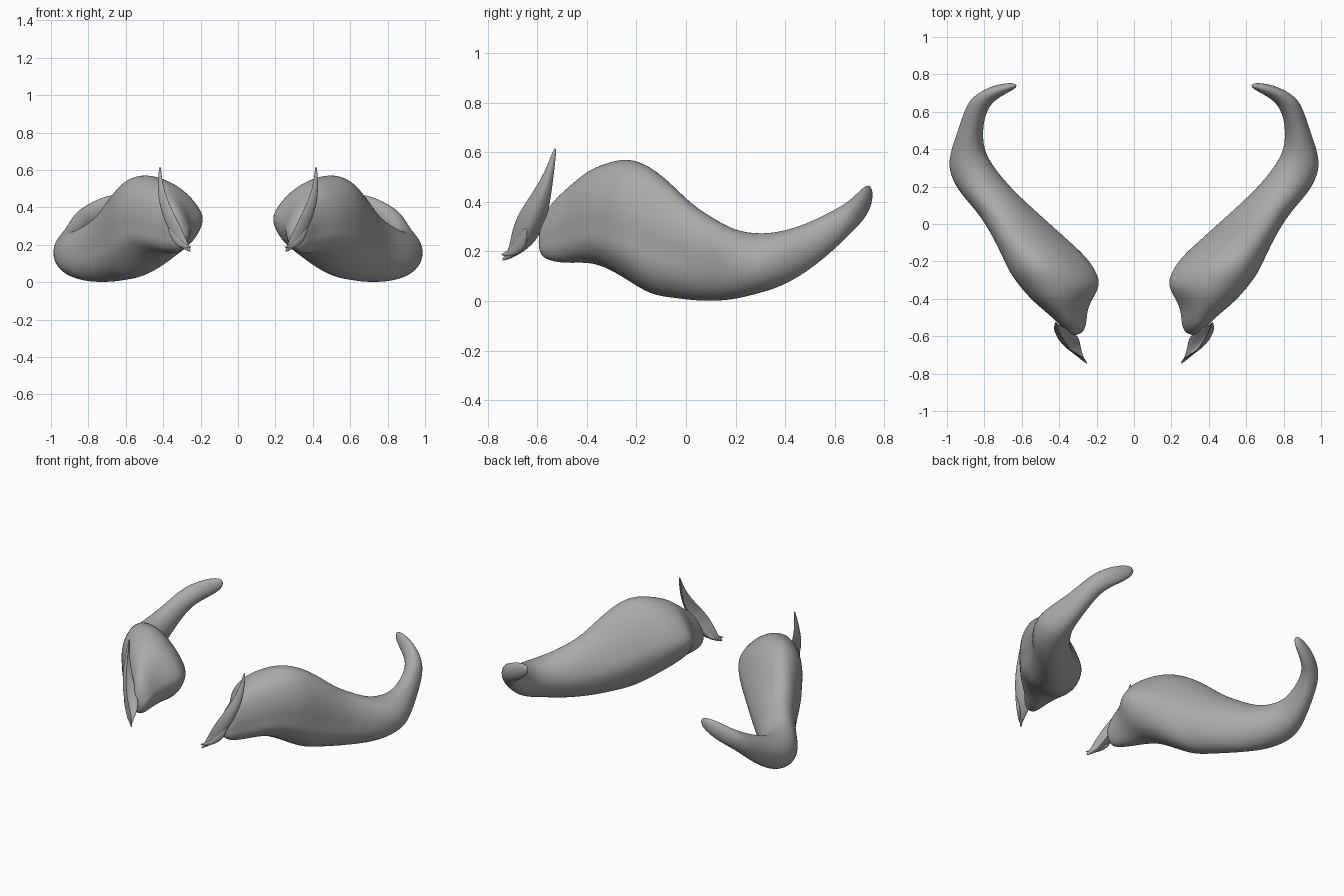
import bpy, bmesh, math
from mathutils import Vector

cube = bpy.data.objects.get("Cube")
if cube:
    bpy.data.objects.remove(cube, do_unlink=True)

grey = bpy.data.materials.new("horn grey")
grey.use_nodes = True
colour = (0.4, 0.4, 0.4, 1)
grey.diffuse_color = colour
bsdf = grey.node_tree.nodes["Principled BSDF"]
bsdf.inputs["Base Color"].default_value = colour
bsdf.inputs["Roughness"].default_value = 0.7


def loft(name, rings, closed, thickness=0):
    """Skin rows of points, smooth them and mirror across x."""
    bm = bmesh.new()
    rows = [[bm.verts.new(p) for p in ring] for ring in rings]
    n = len(rows[0])
    for a, b in zip(rows, rows[1:]):
        for i in range(n if closed else n - 1):
            j = (i + 1) % n
            bm.faces.new((a[i], a[j], b[j], b[i]))
    if closed:
        bm.faces.new(rows[0])
        bm.faces.new(rows[-1])
    bmesh.ops.recalc_face_normals(bm, faces=bm.faces)
    for f in bm.faces:
        f.smooth = True
    mesh = bpy.data.meshes.new(name)
    bm.to_mesh(mesh)
    bm.free()
    mesh.materials.append(grey)
    obj = bpy.data.objects.new(name, mesh)
    bpy.context.collection.objects.link(obj)
    if thickness:
        solid = obj.modifiers.new("thickness", "SOLIDIFY")
        solid.thickness = thickness
        solid.offset = 0
    mirror = obj.modifiers.new("mirror", "MIRROR")
    mirror.use_mirror_merge = False
    sub = obj.modifiers.new("smooth", "SUBSURF")
    sub.levels = sub.render_levels = 2
    return obj


# Horn stations: inner x, y, outer x, y, bottom z, top z
stations = [
    (.28, -.590, .34, -.60, .19, .29),
    (.25, -.545, .38, -.56, .16, .39),
    (.25, -.45, .43, -.50, .15, .455),
    (.19, -.36, .53, -.42, .155, .53),
    (.17, -.30, .60, -.34, .135, .56),
    (.23, -.19, .66, -.26, .08, .585),
    (.33, -.10, .70, -.17, .02, .55),
    (.42, -.02, .75, -.07, .01, .47),
    (.50, .05, .80, .01, .00, .39),
    (.60, .14, .86, .09, -.003, .335),
    (.68, .22, .945, .18, .005, .285),
    (.745, .30, .995, .29, .03, .272),
    (.795, .38, .985, .38, .055, .28),
    (.81, .47, .945, .49, .11, .31),
    (.80, .57, .91, .60, .195, .36),
    (.765, .645, .87, .685, .275, .405),
    (.70, .69, .74, .75, .335, .46),
    (.62, .73, .63, .757, .41, .475),
]


def horn_ring(ix, iy, ox, oy, low, high):
    """Section with a tented top on the body, rounding toward the tip."""
    inner, outer = Vector((ix, iy)), Vector((ox, oy))
    body = min(1, max(0, (0.25 - (iy + oy) / 2) / 0.3))
    z_in = low + (high - low) * 0.5
    z_out = low + (high - low) * (0.5 - 0.12 * body)
    ring = []
    count = 20
    for k in range(count):
        t = math.tau * k / count
        c, s = math.cos(t), math.sin(t)
        z_side = z_in + (z_out - z_in) * (c + 1) / 2
        if s >= 0:
            z = z_side + (high - z_side) * s ** (1 + 0.15 * body)
        else:
            z = z_side + (low - z_side) * -s
        skew = body * (0.14 if s > 0 else 0.08) * abs(s)
        p = inner.lerp(outer, 0.5 + c / 2 + skew)
        ring.append((p.x, p.y, z))
    return ring


loft("horns", [horn_ring(*s) for s in stations], True)

# Cupped blade in front of each horn: front edge, bulge, back edge
blade = [
    [(.25, -.745, .165), (.255, -.74, .163), (.26, -.735, .163)],
    [(.265, -.715, .205), (.31, -.70, .18), (.285, -.67, .19)],
    [(.285, -.71, .26), (.385, -.65, .25), (.285, -.60, .24)],
    [(.33, -.685, .35), (.42, -.62, .34), (.355, -.555, .34)],
    [(.38, -.61, .45), (.44, -.575, .45), (.40, -.54, .45)],
    [(.405, -.56, .54), (.428, -.55, .54), (.413, -.53, .54)],
    [(.413, -.53, .62), (.418, -.528, .62), (.417, -.522, .62)],
]
loft("blades", blade, False, 0.012)

# Small curled leaflet at the foot of each blade
leaflet = [
    [(.245, -.75, .19), (.25, -.745, .185), (.255, -.74, .185)],
    [(.28, -.72, .20), (.30, -.71, .18), (.30, -.69, .18)],
    [(.33, -.68, .25), (.36, -.66, .22), (.34, -.64, .21)],
    [(.37, -.65, .30), (.375, -.645, .295), (.37, -.64, .29)],
]
loft("leaflets", leaflet, False, 0.01)
